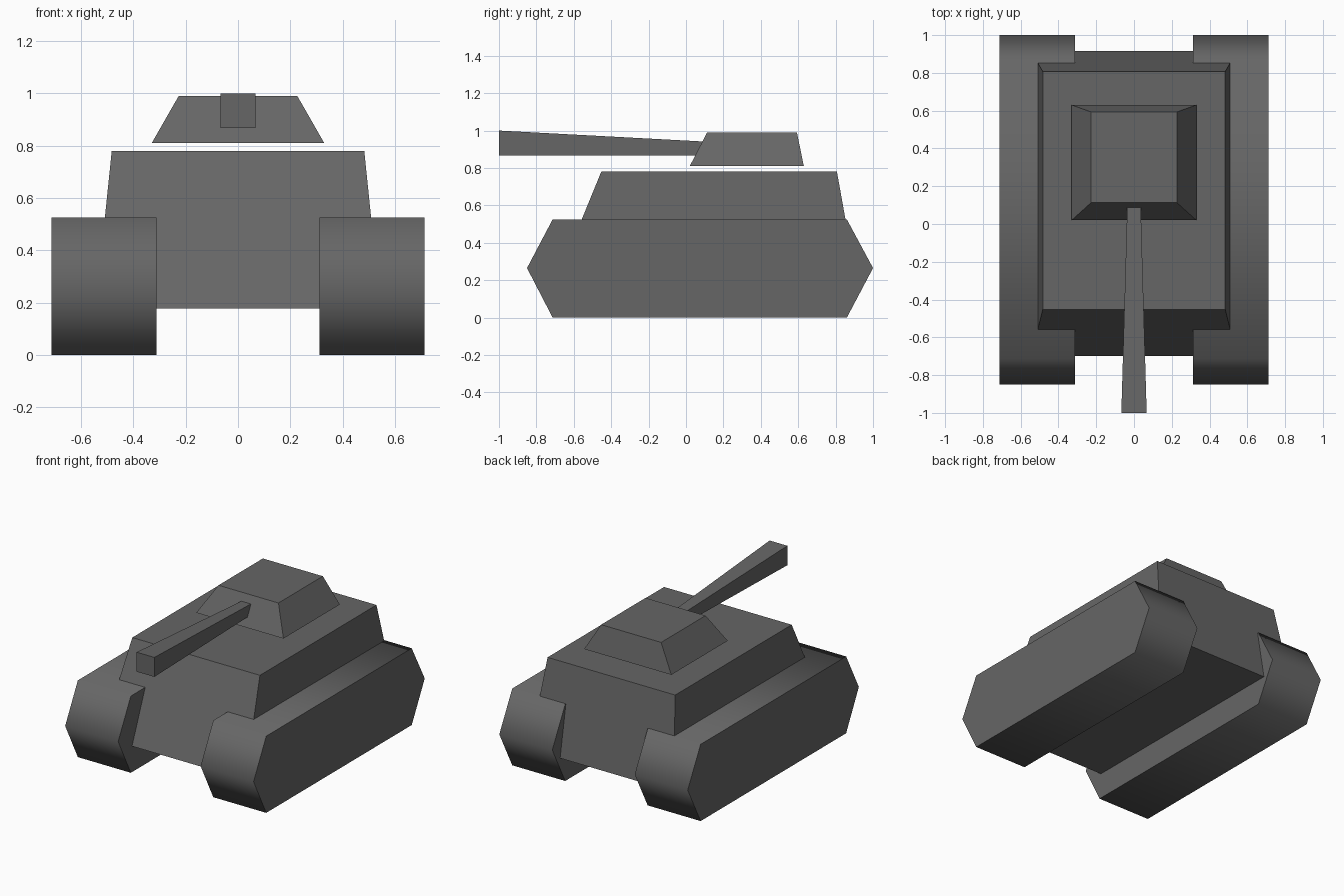
import bpy
import bmesh

if "Cube" in bpy.data.objects:
    bpy.data.objects.remove(bpy.data.objects["Cube"])

grey = bpy.data.materials.new("dark grey")
grey.diffuse_color = (0.133, 0.133, 0.133, 1.0)
grey.use_nodes = True
grey.node_tree.nodes["Principled BSDF"].inputs["Base Color"].default_value = grey.diffuse_color


def loft(name, start, end, smooth_sides=False):
    """Closed solid between two matching loops of points."""
    bm = bmesh.new()
    a = [bm.verts.new(p) for p in start]
    b = [bm.verts.new(p) for p in end]
    n = len(a)
    bm.faces.new(a)
    bm.faces.new(b)
    for i in range(n):
        j = (i + 1) % n
        side = bm.faces.new((a[i], a[j], b[j], b[i]))
        side.smooth = smooth_sides
    bmesh.ops.recalc_face_normals(bm, faces=bm.faces)
    mesh = bpy.data.meshes.new(name)
    bm.to_mesh(mesh)
    bm.free()
    mesh.materials.append(grey)
    obj = bpy.data.objects.new(name, mesh)
    bpy.context.collection.objects.link(obj)
    return obj


def flat_rect(half_width, y0, y1, z):
    w = half_width
    return [(-w, y0, z), (w, y0, z), (w, y1, z), (-w, y1, z)]


def upright_rect(half_width, y, z0, z1):
    w = half_width
    return [(-w, y, z0), (w, y, z0), (w, y, z1), (-w, y, z1)]


# Hull: one tapered block, its lower sides buried in the tracks
loft("hull", flat_rect(0.545, -0.70, 0.915, 0.177), flat_rect(0.483, -0.453, 0.807, 0.78))

# Turret: tapered block floating just above the hull
loft("turret", flat_rect(0.33, 0.02, 0.63, 0.81), flat_rect(0.227, 0.113, 0.593, 0.99))

# Gun barrel: flares towards the muzzle, inner end buried in the turret
loft("gun_barrel", upright_rect(0.067, -1.0, 0.867, 1.0), upright_rect(0.034, 0.16, 0.867, 0.938))

# Tracks: hexagonal side profile with a smooth rim and flat sides
profile = [(-0.85, 0.265), (-0.713, 0.525), (0.86, 0.525),
           (1.0, 0.265), (0.86, 0.0), (-0.713, 0.0)]
for name, s in (("right_track", 1), ("left_track", -1)):
    loft(name, [(s * 0.312, y, z) for y, z in profile],
         [(s * 0.713, y, z) for y, z in profile], smooth_sides=True)
